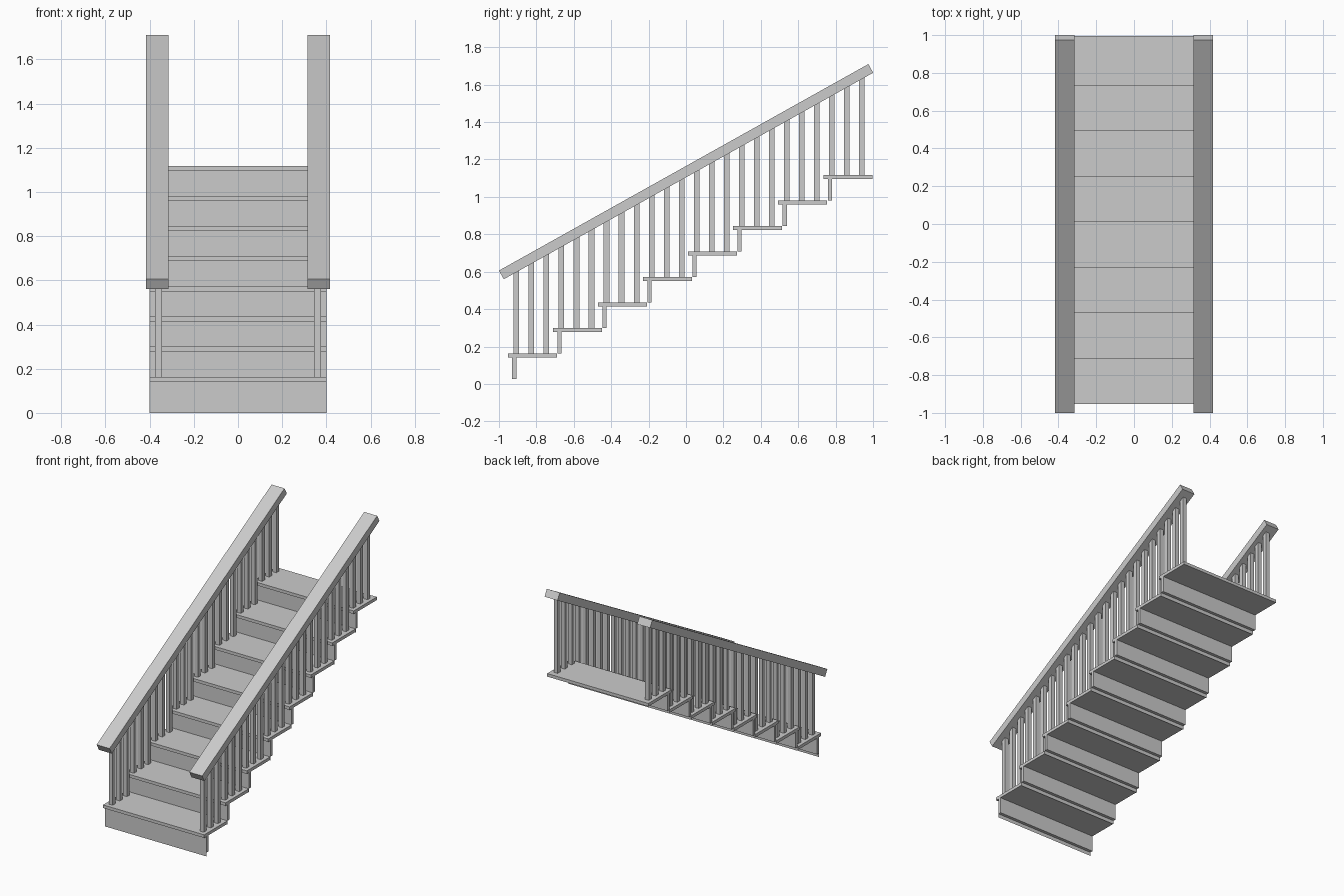
import bpy, bmesh, math
from mathutils import Matrix, Vector

if "Cube" in bpy.data.objects:
    bpy.data.objects.remove(bpy.data.objects["Cube"])

STEPS = 8
RUN, RISE = 0.241, 0.1364
Y0, Z0 = -0.953, 0.163            # nosing and top of the first tread
DEPTH, THICK, HALF_W = 0.262, 0.022, 0.4
SLOPE = math.atan2(1.104, 1.975)
RAIL_LOW = Vector((0, -1.0, 0.606))  # lower end, top edge of the rail
RAIL_T = 0.053


def add_box(bm, lo, hi):
    lo, hi = Vector(lo), Vector(hi)
    m = Matrix.Translation((lo + hi) / 2) @ Matrix.Diagonal((*(hi - lo), 1))
    bmesh.ops.create_cube(bm, size=1, matrix=m)


def finish(name, bm):
    me = bpy.data.meshes.new(name)
    bm.to_mesh(me)
    bm.free()
    ob = bpy.data.objects.new(name, me)
    bpy.context.collection.objects.link(ob)
    return ob


# Treads and risers
for i in range(STEPS):
    y, z = Y0 + i * RUN, Z0 + i * RISE
    bm = bmesh.new()
    add_box(bm, (-HALF_W, y, z - THICK), (HALF_W, y + DEPTH, z))
    finish(f"tread_{i + 1}", bm)

    bm = bmesh.new()
    yr, zb = y + 0.024, z - RISE
    add_box(bm, (-HALF_W, yr, zb), (HALF_W, yr + 0.022, z - THICK))
    # thin facing that hangs below the riser board
    bm.faces.new([bm.verts.new(c) for c in (
        (-HALF_W, yr, z - RISE - 0.0266), (HALF_W, yr, z - RISE - 0.0266),
        (HALF_W, yr, zb), (-HALF_W, yr, zb))])
    finish(f"riser_{i + 1}", bm)

# Handrails and balusters on both sides
for side, s in (("left", -1), ("right", 1)):
    xc = s * 0.366
    length = 1.975 / math.cos(SLOPE)
    bm = bmesh.new()
    add_box(bm, (-0.051, 0, -RAIL_T), (0.051, length, 0))
    bm.transform(Matrix.Translation(RAIL_LOW + Vector((xc, 0, 0)))
                 @ Matrix.Rotation(SLOPE, 4, 'X'))
    finish(f"handrail_{side}", bm)

    bm = bmesh.new()
    bx = s * 0.36
    for k in range(STEPS * 3):
        y = -0.907 + k * RUN / 3
        base = Z0 + (k // 3) * RISE
        top = RAIL_LOW.z + (y - RAIL_LOW.y) * math.tan(SLOPE) - 0.035
        add_box(bm, (bx - 0.015, y - 0.015, base), (bx + 0.015, y + 0.015, top))
    finish(f"balusters_{side}", bm)
